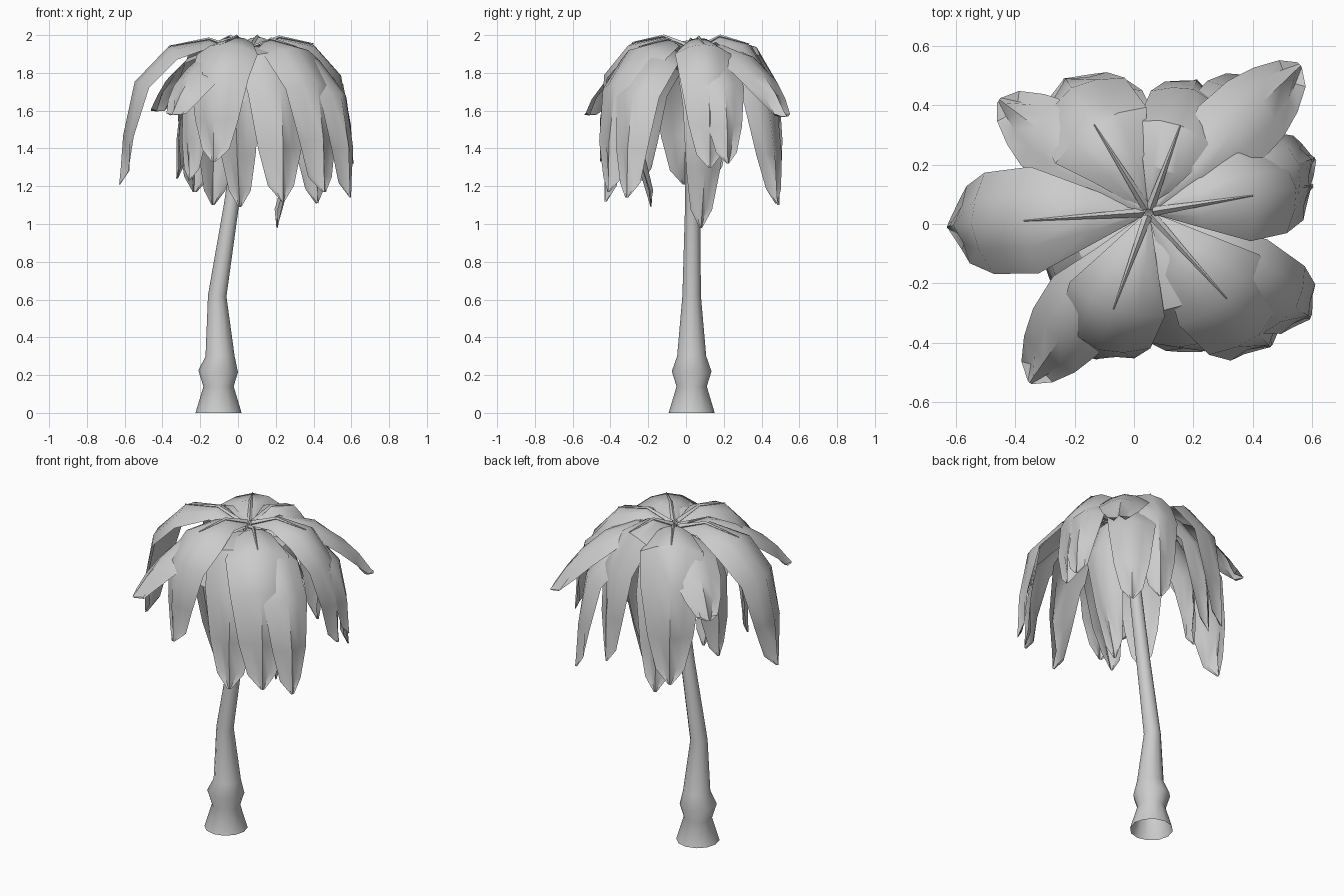
import bpy, bmesh, math, random
from mathutils import Vector

if "Cube" in bpy.data.objects:
    bpy.data.objects.remove(bpy.data.objects["Cube"])

random.seed(4)
CROWN = Vector((0.05, 0.04, 0))


def finish(name, bm, angle):
    bmesh.ops.recalc_face_normals(bm, faces=bm.faces)
    me = bpy.data.meshes.new(name)
    bm.to_mesh(me)
    bm.free()
    ob = bpy.data.objects.new(name, me)
    bpy.context.collection.objects.link(ob)
    bpy.ops.object.select_all(action='DESELECT')
    ob.select_set(True)
    bpy.context.view_layer.objects.active = ob
    bpy.ops.object.shade_smooth_by_angle(angle=math.radians(angle))
    return ob


def skin(bm, rows, closed=False):
    # Bridge neighbouring rows of points with quads
    vs = [[bm.verts.new(p) for p in row] for row in rows]
    n = len(vs[0])
    for a, b in zip(vs, vs[1:]):
        for i in range(n if closed else n - 1):
            j = (i + 1) % n
            bm.faces.new((a[i], a[j], b[j], b[i]))


def tube(name, pts, radii, sides, ref):
    # ref is a direction well away from the path, so the rings never twist
    bm = bmesh.new()
    rows = []
    for i, p in enumerate(pts):
        d = pts[min(i + 1, len(pts) - 1)] - pts[max(i - 1, 0)]
        if i == 0:
            d = pts[1] - pts[0]
        u = ref.cross(d).normalized()
        v = d.cross(u).normalized()
        rows.append([p + radii[i] * (u * math.cos(k * math.tau / sides)
                                     + v * math.sin(k * math.tau / sides))
                     for k in range(sides)])
    skin(bm, rows, True)
    return finish(name, bm, 60)


# Trunk: x, y, z, radius; open at the foot
trunk = [(-.103, .03, 0, .122), (-.103, .03, .14, .08), (-.105, .03, .22, .105),
         (-.095, .03, .3, .077), (-.11, .03, .62, .049), (-.035, .035, 1.1, .04),
         (.02, .035, 1.5, .036), (.05, .04, 1.9, .034)]
tube("trunk", [Vector(t[:3]) for t in trunk], [t[3] for t in trunk], 12, Vector((0, 1, 0)))

# Frond side profiles: reach fraction, drop fraction, width fraction, pleat amount
DROOP = [(.03, .09, .08, 0), (.3, 0, .55, 0), (.62, .05, 1, 0),
         (.88, .29, .95, .03), (.97, .66, .72, .12), (.99, .9, .45, .2), (1, 1, .06, 0)]
LIFT = [(.03, .05, .08, 0), (.3, 0, .55, 0), (.55, .14, 1, 0),
        (.75, .42, .95, .05), (.88, .68, .75, .15), (.97, .93, .45, .25), (1, 1, .1, 0)]


def frond(name, az, reach, top, tip, curl, w, profile, rib):
    a = math.radians(az)
    out = Vector((math.cos(a), math.sin(a), 0))
    side = Vector((-math.sin(a), math.cos(a), 0))
    spine = []
    for r, f, _, _ in profile:
        bend = 1 - (1 - curl) * max(0, f - .3) / .7
        spine.append(CROWN + out * (reach * r * bend) + Vector((0, 0, top - (top - tip) * f)))
    rows = []
    for i, p in enumerate(spine):
        d = (spine[min(i + 1, len(spine) - 1)] - spine[max(i - 1, 0)]).normalized()
        nrm = d.cross(side)
        if nrm.dot(out) + nrm.z < 0:
            nrm = -nrm
        wid, pleat = profile[i][2] * w, profile[i][3] * w
        row = []
        for u in (-1, -.5, 0, .5, 1):
            fold = -pleat if abs(u) == .5 else 0
            arch = -.4 * wid * u * u
            jit = random.uniform(-.006, .006)
            row.append(p + side * (u * wid) + nrm * (arch + fold + jit * abs(u)))
        rows.append(row)
    bm = bmesh.new()
    skin(bm, rows)
    finish(name, bm, 40)
    if rib:
        lift = Vector((0, 0, .004))
        tube("rib_of_" + name, [p + lift for p in spine[:3]], [.016, .009, .002], 4, side)


# Top ring of fronds with visible ribs: azimuth, reach, top, tip, curl, half width
upper = [(184, .68, 1.975, 1.21, 1, .18), (122, .56, 1.99, 1.17, .95, .18),
         (70, .50, 1.99, 1.2, .95, .14), (9, .57, 1.985, 1.3, .98, .15),
         (-48, .63, 1.975, 1.17, .97, .18), (-110, .56, 1.99, 1.33, .94, .17)]
for i, f in enumerate(upper):
    frond(f"upper_frond_{i + 1}", *f, DROOP, True)

# Fronds reaching outward at the corners
lifted = [(235, .70, 1.92, 1.58, 1, .14), (143, .63, 1.94, 1.6, 1, .14),
          (44, .71, 1.95, 1.57, 1, .14)]
for i, f in enumerate(lifted):
    frond(f"outer_frond_{i + 1}", *f, LIFT, False)

# Hanging under layer
lower = [(-68, .54, 1.95, 1.12, .93, .17), (-100, .42, 1.88, 1.09, .55, .13),
         (222, .44, 1.88, 1.23, .95, .13), (-33, .67, 1.92, 1.14, .97, .14),
         (112, .50, 1.9, 1.1, .98, .14), (50, .58, 1.88, 1.11, 1, .14),
         (165, .41, 1.88, 1.24, .95, .13), (18, .6, 1.92, 1.32, .98, .13),
         (14, .36, 1.88, .98, .45, .13)]
for i, f in enumerate(lower):
    frond(f"lower_frond_{i + 1}", *f, DROOP, False)
